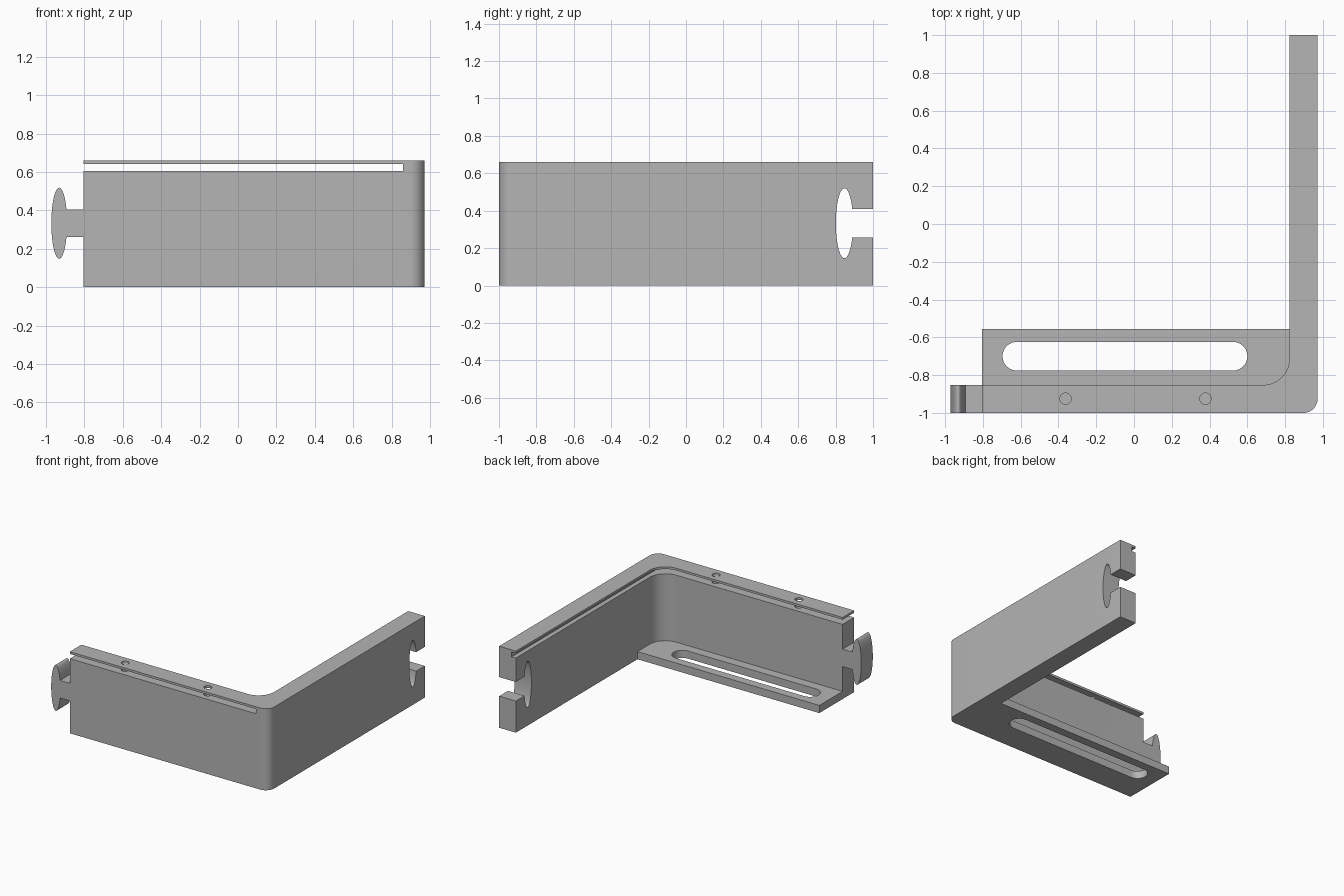
import bpy, bmesh
from math import pi, cos, sin, radians
from mathutils import Vector

if "Cube" in bpy.data.objects:
    bpy.data.objects.remove(bpy.data.objects["Cube"])

grey = bpy.data.materials.new("plain_grey")
grey.use_nodes = True
GREY = (0.46, 0.46, 0.46, 1)
grey.diffuse_color = GREY
grey.node_tree.nodes["Principled BSDF"].inputs["Base Color"].default_value = GREY

# Main dimensions
X, Y, H = 0.972, 1.0, 0.66
LEFT, INNER_X, INNER_Y = -0.805, 0.823, -0.852
MID_Z = 0.333


def arc(cx, cy, rx, ry, start, end, n):
    """Points on an elliptical arc, angles in degrees."""
    angles = [radians(start + (end - start) * i / n) for i in range(n + 1)]
    return [(cx + rx * cos(a), cy + ry * sin(a)) for a in angles]


def prism(name, outline, low, high, axis="z"):
    """Extrude a 2D outline along z (x, y), y (x, z) or x (y, z)."""
    place = {"z": lambda u, v: (u, v, low),
             "y": lambda u, v: (u, low, v),
             "x": lambda u, v: (low, u, v)}[axis]
    push = Vector([(high - low) * (axis == a) for a in "xyz"])
    bm = bmesh.new()
    face = bm.faces.new([bm.verts.new(place(u, v)) for u, v in outline])
    extruded = bmesh.ops.extrude_face_region(bm, geom=[face], use_keep_orig=True)
    moved = [g for g in extruded["geom"] if isinstance(g, bmesh.types.BMVert)]
    bmesh.ops.translate(bm, vec=push, verts=moved)
    bmesh.ops.recalc_face_normals(bm, faces=bm.faces)
    mesh = bpy.data.meshes.new(name)
    bm.to_mesh(mesh)
    bm.free()
    mesh.materials.append(grey)
    obj = bpy.data.objects.new(name, mesh)
    bpy.context.collection.objects.link(obj)
    return obj


def rect(u0, u1, v0, v1):
    return [(u0, v0), (u1, v0), (u1, v1), (u0, v1)]


def ellipse(cu, cv, ru, rv, n=64):
    return arc(cu, cv, ru, rv, 0, 360, n)[:-1]


def combine(target, tool, operation):
    """Apply a boolean with the tool, then drop the tool."""
    mod = target.modifiers.new(tool.name, "BOOLEAN")
    mod.operation, mod.solver, mod.object = operation, "EXACT", tool
    bpy.ops.object.select_all(action="DESELECT")
    bpy.context.view_layer.objects.active = target
    target.select_set(True)
    bpy.ops.object.modifier_apply(modifier=mod.name)
    bpy.data.objects.remove(tool)


# L-shaped wall with rounded outer and inner corner
R_OUT, R_IN = 0.075, 0.14
wall = [(LEFT, -Y)]
wall += arc(X - R_OUT, -Y + R_OUT, R_OUT, R_OUT, -90, 0, 16)
wall += [(X, Y), (INNER_X, Y)]
wall += arc(INNER_X - R_IN, INNER_Y + R_IN, R_IN, R_IN, 0, -90, 20)
wall += [(LEFT, INNER_Y)]
bracket = prism("corner_bracket", wall, 0, H)

# Bottom ledge along the front wall, with a long rounded slot
combine(bracket, prism("ledge", rect(LEFT, 0.88, -0.93, -0.555), 0, 0.062), "UNION")
R_SLOT = 0.076
slot = arc(0.60 - R_SLOT, -0.70, R_SLOT, R_SLOT, -90, 90, 20)
slot += arc(-0.696 + R_SLOT, -0.70, R_SLOT, R_SLOT, 90, 270, 20)
combine(bracket, prism("ledge_slot", slot, -0.1, 0.2), "DIFFERENCE")

# Oval connector on the free end of the front wall
combine(bracket, prism("connector_neck", rect(-0.93, -0.75, 0.262, 0.404),
                       -Y, INNER_Y, "y"), "UNION")
combine(bracket, prism("connector_oval", ellipse(-0.931, MID_Z, 0.041, 0.185),
                       -Y, INNER_Y, "y"), "UNION")

# Matching socket in the free end of the side wall
combine(bracket, prism("socket_neck", rect(0.85, 1.1, 0.256, 0.41), 0.7, 1.1, "x"), "DIFFERENCE")
combine(bracket, prism("socket_oval", ellipse(0.847, MID_Z, 0.046, 0.187), 0.7, 1.1, "x"), "DIFFERENCE")

# Panel groove under the top lip: open through the front wall, shallow in the side wall
combine(bracket, prism("panel_groove", rect(-1.1, 0.86, -1.1, 1.1), 0.604, 0.642), "DIFFERENCE")

# Screw holes through the lip into the front wall
for hole_x in (-0.362, 0.378):
    combine(bracket, prism("screw_hole", ellipse(hole_x, -0.925, 0.03, 0.03, 32), 0.45, 0.8), "DIFFERENCE")

bpy.ops.object.shade_smooth_by_angle(angle=pi / 6)
